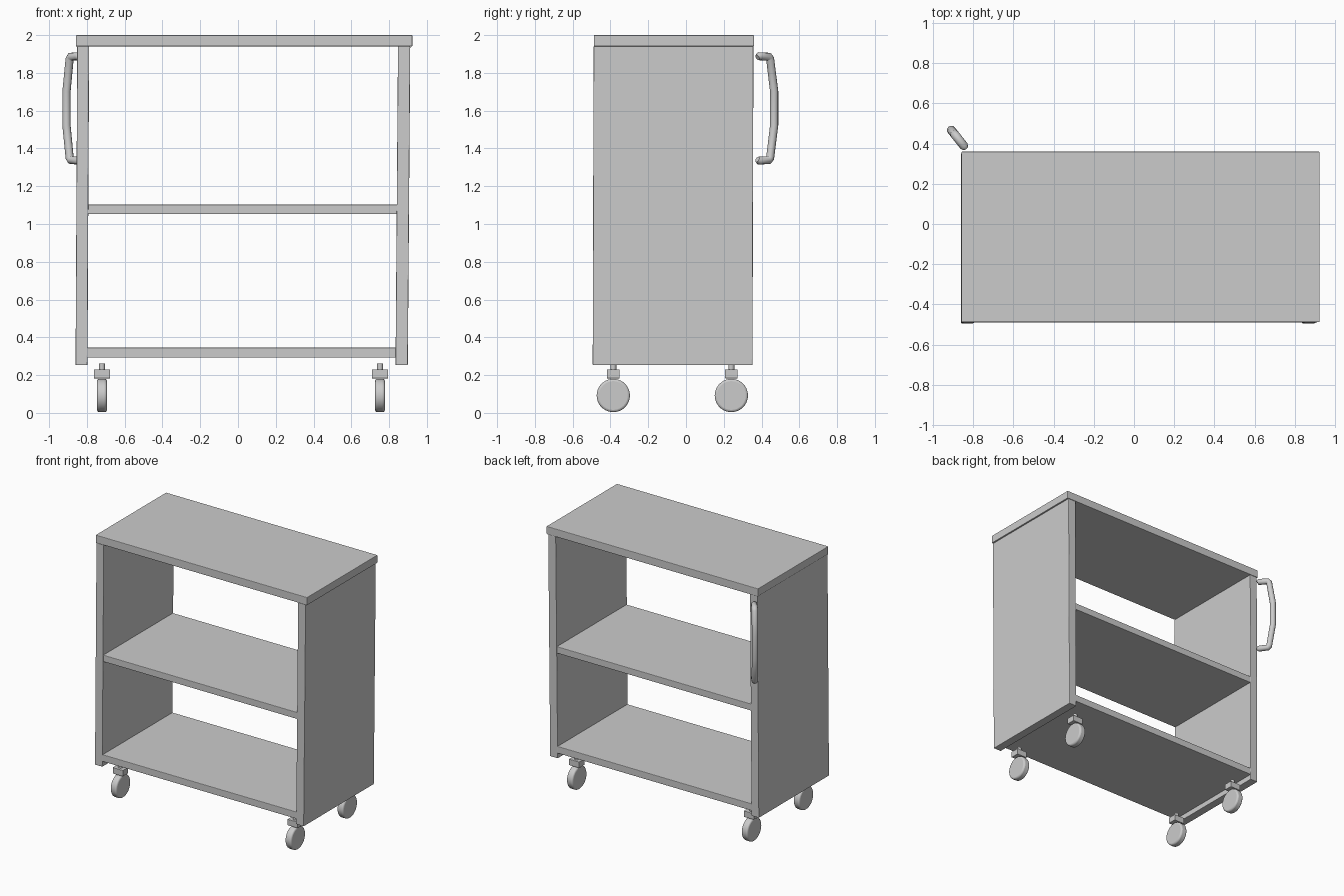
import bpy, bmesh
from mathutils import Vector, Matrix

if "Cube" in bpy.data.objects:
    bpy.data.objects.remove(bpy.data.objects["Cube"])


def finish(name, bm, bevel=0.0, segments=2, smooth=False):
    bmesh.ops.recalc_face_normals(bm, faces=bm.faces[:])
    mesh = bpy.data.meshes.new(name)
    bm.to_mesh(mesh)
    bm.free()
    obj = bpy.data.objects.new(name, mesh)
    bpy.context.collection.objects.link(obj)
    if bevel:
        mod = obj.modifiers.new("edge_round", 'BEVEL')
        mod.width = bevel
        mod.segments = segments
        mod.limit_method = 'ANGLE'
    if smooth:
        bpy.context.view_layer.objects.active = obj
        obj.select_set(True)
        bpy.ops.object.shade_smooth_by_angle()
        obj.select_set(False)
    return obj


def box(name, lo, hi, bevel=0.004, lean=(0, 0)):
    """Box between two corners; lean shifts the top in x and y."""
    bm = bmesh.new()
    bmesh.ops.create_cube(bm, size=1)
    lo, hi = Vector(lo), Vector(hi)
    for v in bm.verts:
        top = v.co.z > 0
        v.co = [hi[i] if v.co[i] > 0 else lo[i] for i in range(3)]
        if top:
            v.co.x += lean[0]
            v.co.y += lean[1]
    return finish(name, bm, bevel)


def cylinder(name, centre, radius, depth, axis, sides, bevel=0.0):
    bm = bmesh.new()
    rot = Matrix.Rotation(1.570796, 4, 'Y') if axis == 'x' else Matrix()
    bmesh.ops.create_cone(bm, cap_ends=True, segments=sides, radius1=radius,
                          radius2=radius, depth=depth,
                          matrix=Matrix.Translation(centre) @ rot)
    return finish(name, bm, bevel, 3, True)


# Carcass: top board, slightly leaning side panels and two shelves
box("top_board", (-0.858, -0.488, 1.94), (0.923, 0.36, 2.0))
box("left_panel", (-0.86, -0.494, 0.253), (-0.797, 0.352, 1.942), lean=(0.009, 0.005))
box("right_panel", (0.834, -0.494, 0.253), (0.899, 0.352, 1.942), lean=(0.013, 0.005))
box("middle_shelf", (-0.80, -0.488, 1.052), (0.845, 0.352, 1.103))
box("bottom_shelf", (-0.80, -0.49, 0.292), (0.84, 0.352, 0.345))

# Casters: wheel, bracket block and stem at each corner
for side, x in (("left", -0.72), ("right", 0.752)):
    for end, y in (("front", -0.385), ("back", 0.24)):
        tag = f"{end}_{side}"
        cylinder(f"{tag}_wheel", (x, y, 0.092), 0.088, 0.052, 'x', 40, 0.012)
        box(f"{tag}_caster_bracket", (x - 0.043, y - 0.033, 0.183),
            (x + 0.043, y + 0.033, 0.229), 0.002)
        cylinder(f"{tag}_caster_stem", (x, y, 0.243), 0.016, 0.036, 'z', 16)

# Push handle: angular bar set diagonally on the back left corner
curve = bpy.data.curves.new("handle", 'CURVE')
curve.dimensions = '3D'
curve.bevel_depth = 0.022
curve.bevel_resolution = 4
curve.use_fill_caps = True
spline = curve.splines.new('POLY')
half = [(0.0, 0.27), (0.012, 0.276), (0.075, 0.274), (0.086, 0.262), (0.113, 0.09)]
path = half + [(d, -h) for d, h in reversed(half)]
spline.points.add(len(path) - 1)
for p, (d, h) in zip(spline.points, path):
    p.co = (-0.838 - 0.62 * d, 0.378 + 0.785 * d, 1.612 + h, 1)
spline.points[0].radius = spline.points[-1].radius = 0.7
handle = bpy.data.objects.new("push_handle", curve)
bpy.context.collection.objects.link(handle)
